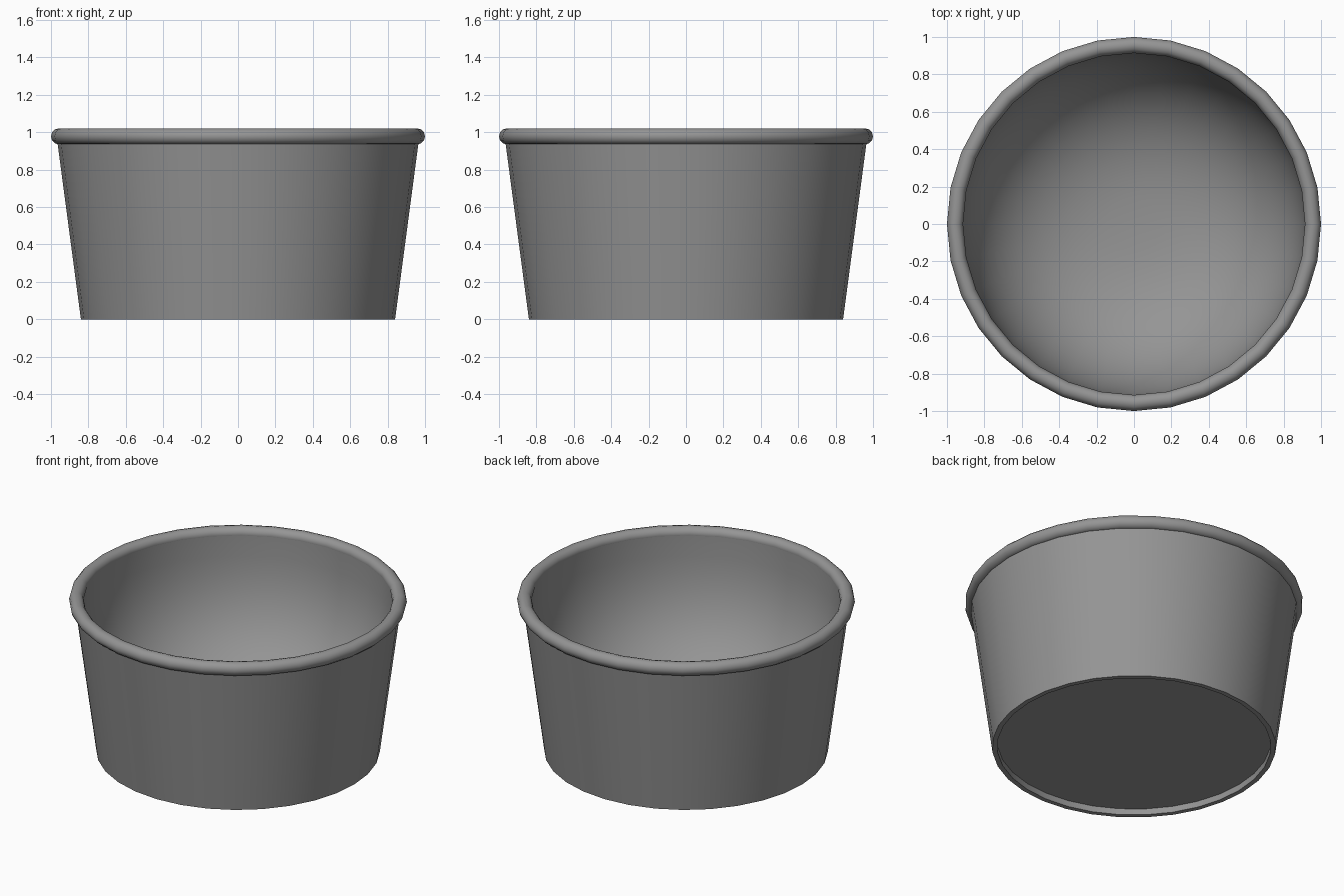
import bpy, math

if "Cube" in bpy.data.objects:
    bpy.data.objects.remove(bpy.data.objects["Cube"])

SEGMENTS = 32

clay = bpy.data.materials.new("grey_ceramic")
clay.use_nodes = True
GREY = (0.3, 0.3, 0.3, 1)
clay.diffuse_color = GREY
clay.node_tree.nodes["Principled BSDF"].inputs["Base Color"].default_value = GREY


def finish(obj, name, angle):
    obj.name = name
    obj.data.materials.append(clay)
    bpy.ops.object.select_all(action='DESELECT')
    obj.select_set(True)
    bpy.context.view_layer.objects.active = obj
    bpy.ops.object.shade_smooth_by_angle(angle=math.radians(angle))


def lathe(name, profile, angle=40):
    """Revolve (radius, z) points around z; a zero radius becomes a pole."""
    verts, rings, faces = [], [], []
    for r, z in profile:
        start, count = len(verts), SEGMENTS if r > 1e-4 else 1
        rings.append((start, count))
        for i in range(count):
            a = math.tau * i / SEGMENTS
            verts.append((r * math.cos(a), r * math.sin(a), z))
    for (a, na), (b, nb) in zip(rings, rings[1:]):
        for i in range(SEGMENTS):
            j = i + 1
            quad = [a + i % na, a + j % na, b + j % nb, b + i % nb]
            faces.append(list(dict.fromkeys(quad)))
    mesh = bpy.data.meshes.new(name)
    mesh.from_pydata(verts, [], faces)
    obj = bpy.data.objects.new(name, mesh)
    bpy.context.collection.objects.link(obj)
    finish(obj, name, angle)


# Dish body: recessed base, foot ring, tapered wall, rounded inner bowl
INNER, TOP, DEPTH, POWER = 0.915, 0.98, 0.9, 2.5
bowl = []
STEPS = 16
for k in range(STEPS + 1):
    t = math.pi / 2 * k / STEPS
    r = INNER * max(math.cos(t), 0) ** (2 / POWER)
    bowl.append((r if k < STEPS else 0, TOP - DEPTH * math.sin(t) ** (2 / POWER)))
lathe("dish_body", [(0, 0.04), (0.81, 0.04), (0.81, 0), (0.84, 0), (0.97, TOP)] + bowl)

# Rolled rim
bpy.ops.mesh.primitive_torus_add(major_segments=SEGMENTS, minor_segments=12,
                                 major_radius=0.957, minor_radius=0.043,
                                 location=(0, 0, 0.978))
finish(bpy.context.object, "rolled_rim", 40)
